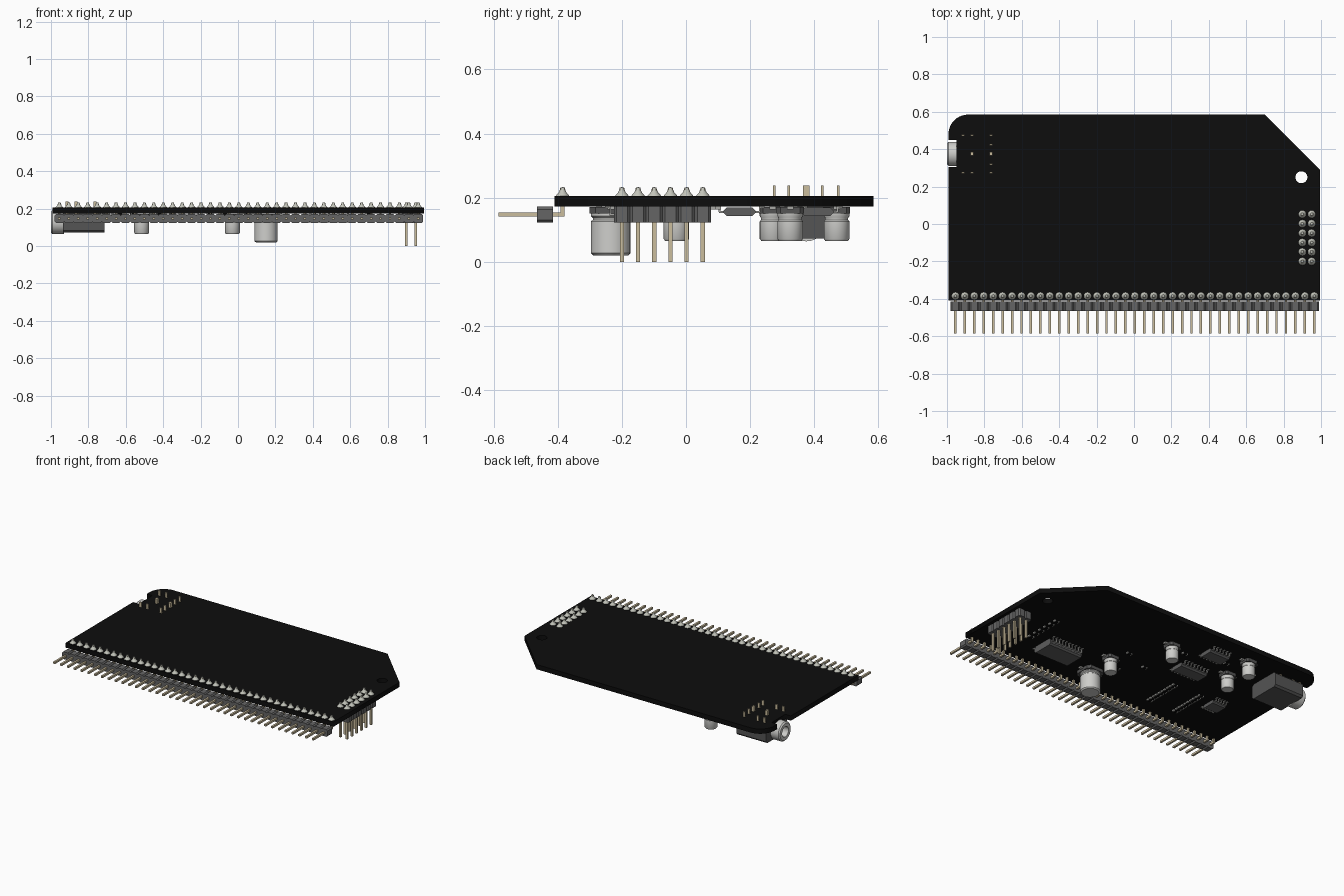
import bpy, bmesh, math
from mathutils import Matrix, Vector

cube = bpy.data.objects.get("Cube")
if cube:
    bpy.data.objects.remove(cube, do_unlink=True)


def material(name, rgb, metallic=0.0):
    m = bpy.data.materials.new(name)
    m.use_nodes = True
    m.diffuse_color = (*rgb, 1)
    m.node_tree.nodes["Principled BSDF"].inputs["Base Color"].default_value = (*rgb, 1)
    return m


BLACK = material("board black", (0.004, 0.004, 0.004))
PLASTIC = material("header grey", (0.13, 0.13, 0.13))
DARK = material("jack dark grey", (0.09, 0.09, 0.09))
CHIP = material("chip grey", (0.11, 0.11, 0.11))
CAN = material("aluminium", (0.62, 0.62, 0.6))
LEAD = material("lead grey", (0.4, 0.4, 0.38))
GOLD = material("pale gold", (0.6, 0.51, 0.34))
SOLDER = material("solder", (0.55, 0.56, 0.5))

TOP, UNDER = 0.205, 0.173     # board faces
PITCH = 0.0505


def box(bm, lo, hi):
    lo, hi = Vector(lo), Vector(hi)
    mat = Matrix.Translation((lo + hi) / 2) @ Matrix.Diagonal((*(hi - lo), 1))
    return bmesh.ops.create_cube(bm, size=1, matrix=mat)["verts"]


def chamfer_box(bm, lo, hi, axis, amount):
    """Box whose four edges running along one axis are chamfered."""
    verts = box(bm, lo, hi)
    edges = {e for v in verts for e in v.link_edges}
    long = [e for e in edges
            if abs((e.verts[0].co - e.verts[1].co).normalized()[axis]) > 0.9]
    bmesh.ops.bevel(bm, geom=long, offset=amount, segments=1, affect="EDGES")


def lathe(bm, profile, matrix, sides=24):
    """Surface of revolution around local z from (radius, height) points."""
    rings = []
    for r, h in profile:
        if r == 0:
            rings.append([bm.verts.new(matrix @ Vector((0, 0, h)))] * sides)
        else:
            rings.append([bm.verts.new(matrix @ Vector((r * math.cos(a), r * math.sin(a), h)))
                          for a in (math.tau * i / sides for i in range(sides))])
    for lower, upper in zip(rings, rings[1:]):
        for i in range(sides):
            j = (i + 1) % sides
            loop = list(dict.fromkeys((lower[i], lower[j], upper[j], upper[i])))
            bm.faces.new(loop)


def finish(bm, name, mat, smooth=False):
    bmesh.ops.recalc_face_normals(bm, faces=bm.faces)
    mesh = bpy.data.meshes.new(name)
    bm.to_mesh(mesh)
    bm.free()
    mesh.materials.append(mat)
    ob = bpy.data.objects.new(name, mesh)
    bpy.context.collection.objects.link(ob)
    if smooth:
        bpy.ops.object.select_all(action="DESELECT")
        ob.select_set(True)
        bpy.context.view_layer.objects.active = ob
        bpy.ops.object.shade_smooth_by_angle(angle=math.radians(35))
    return ob


def arc(cx, cy, r, start, end, steps):
    return [(cx + r * math.cos(math.radians(start + (end - start) * i / steps)),
             cy + r * math.sin(math.radians(start + (end - start) * i / steps)))
            for i in range(steps + 1)]


# Board: outline with rounded corner, jack notch, cut corner and mounting hole
outline = [(-0.992, -0.41), (0.995, -0.41), (0.995, 0.29), (0.7, 0.585)]
outline += arc(-0.887, 0.48, 0.105, 90, 180, 10)
outline += [(-0.992, 0.45), (-0.95, 0.45), (-0.95, 0.305), (-0.992, 0.305)]
curve = bpy.data.curves.new("circuit_board", "CURVE")
curve.dimensions, curve.fill_mode = "2D", "BOTH"
curve.extrude = (TOP - UNDER) / 2
for points in (outline, arc(0.895, 0.25, 0.032, 0, 345, 23)):
    spline = curve.splines.new("POLY")
    spline.points.add(len(points) - 1)
    for p, (x, y) in zip(spline.points, points):
        p.co = (x, y, 0, 1)
    spline.use_cyclic_u = True
curve.materials.append(BLACK)
board = bpy.data.objects.new("circuit_board", curve)
board.location.z = (TOP + UNDER) / 2
bpy.context.collection.objects.link(board)
bpy.ops.object.select_all(action="DESELECT")
board.select_set(True)
bpy.context.view_layer.objects.active = board
bpy.ops.object.convert(target="MESH")

# Edge header: chamfered blocks, bent pins, solder cones
edge_x = [-0.955 + i * PITCH for i in range(39)]
grid = [(x, -0.2 + j * PITCH) for x in (0.9, 0.95) for j in range(6)]
H, T = PITCH / 2, 0.0065
blocks, pins, solder = bmesh.new(), bmesh.new(), bmesh.new()
for x in edge_x:
    chamfer_box(blocks, (x - H, -0.465, 0.123), (x + H, -0.415, 0.172), 1, 0.008)
    box(pins, (x - T, -0.585, 0.141), (x + T, -0.379, 0.154))
    box(pins, (x - T, -0.392, 0.154), (x + T, -0.379, 0.228))
finish(blocks, "edge_header_blocks", PLASTIC)
finish(pins, "edge_header_pins", GOLD)

# Two-row header hanging below the board
blocks, pins = bmesh.new(), bmesh.new()
for x, y in grid:
    chamfer_box(blocks, (x - H, y - H, 0.123), (x + H, y + H, UNDER), 2, 0.008)
    box(pins, (x - T, y - T, 0), (x + T, y + T, 0.228))
finish(blocks, "side_header_blocks", PLASTIC)
finish(pins, "side_header_pins", GOLD)
cone = [(0, 0), (0.021, 0), (0.019, 0.004), (0.012, 0.011), (0.008, 0.021), (0.007, 0.027), (0, 0.028)]
for x, y in [(x, -0.385) for x in edge_x] + grid:
    lathe(solder, cone, Matrix.Translation((x, y, TOP)), 12)
finish(solder, "solder_joints", SOLDER, True)

# Audio jack: body, hollow barrel along x, pins through the board
bm = bmesh.new()
chamfer_box(bm, (-0.935, 0.265, 0.072), (-0.715, 0.485, UNDER), 0, 0.012)
finish(bm, "jack_body", DARK)
bm = bmesh.new()
lathe(bm, [(0, 0.05), (0.034, 0.05), (0.034, 0), (0.056, 0), (0.064, 0.008), (0.064, 0.07), (0, 0.07)],
      Matrix.Translation((-1, 0.375, 0.128)) @ Matrix.Rotation(math.pi / 2, 4, "Y"), 32)
finish(bm, "jack_barrel", CAN, True)
bm = bmesh.new()
for x, ys in ((-0.915, (0.275, 0.475)), (-0.865, (0.275, 0.375, 0.475)),
              (-0.765, (0.275, 0.32, 0.375, 0.425, 0.475))):
    for y in ys:
        w = 0.01 if y == 0.375 else 0.004
        box(bm, (x - 0.008, y - w, 0.16), (x + 0.008, y + w, 0.238))
finish(bm, "jack_pins", GOLD)

# Can capacitors: square base with cut corners, grooved can, side leads
bases, cans, leads = bmesh.new(), bmesh.new(), bmesh.new()
for x, y, r, bottom in ((0.15, -0.235, 0.062, 0.02), (0.16, -0.03, 0.04, 0.065),
                        (-0.03, 0.325, 0.04, 0.065), (-0.515, 0.27, 0.04, 0.065),
                        (-0.515, 0.47, 0.04, 0.065)):
    w = r * 1.06
    chamfer_box(bases, (x - w, y - w, 0.15), (x + w, y + w, 0.171), 2, r * 0.3)
    lathe(cans, [(0, bottom), (r * 0.88, bottom), (r, bottom + 0.007), (r, 0.126), (r * 0.9, 0.131),
                 (r * 0.9, 0.137), (r, 0.143), (r, 0.152), (0, 0.152)], Matrix.Translation((x, y, 0)))
    for s in (-1, 1):
        edge = x + s * (w + 0.008)
        box(leads, (edge - 0.012, y - 0.01, 0.163), (edge + 0.012, y + 0.01, UNDER))
finish(bases, "capacitor_bases", DARK)
finish(cans, "capacitor_cans", CAN, True)

# Chips with rows of bent legs: centre, half length, half width, underside, legs per side
chips = bmesh.new()
for x, y, a, b, low, count in ((0.475, -0.15, 0.125, 0.074, 0.125, 10), (-0.3, 0.167, 0.1, 0.05, 0.143, 8),
                               (-0.3, 0.41, 0.075, 0.05, 0.143, 6), (-0.69, -0.06, 0.05, 0.05, 0.147, 5)):
    chamfer_box(chips, (x - a, y - b, low), (x + a, y + b, 0.169), 0, 0.01)
    mid = (low + 0.169) / 2
    for i in range(count):
        px = x - a + (i + 0.5) * 2 * a / count
        for s in (-1, 1):
            for near, far, z0, z1 in ((-0.002, 0.014, mid - 0.003, mid + 0.003),
                                      (0.01, 0.015, mid, UNDER), (0.01, 0.028, 0.168, UNDER)):
                ys = sorted((y + s * (b + near), y + s * (b + far)))
                box(leads, (px - 0.005, ys[0], z0), (px + 0.005, ys[1], z1))
finish(chips, "chips", CHIP)
finish(leads, "component_leads", LEAD)

# Small resistors in columns and singles, each with metal end caps
spots = [(x, -0.27 + i * 0.0265) for x in (-0.35, -0.555) for i in range(10)]
spots += [(0.7, -0.14 + i * 0.048) for i in range(6)]
spots += [(-0.07, 0.015), (0.11, 0.085), (0.05, -0.1), (-0.42, 0.37), (-0.63, 0.37), (-0.15, 0.3)]
bodies, ends = bmesh.new(), bmesh.new()
for x, y in spots:
    box(bodies, (x - 0.012, y - 0.008, 0.163), (x + 0.012, y + 0.008, UNDER))
    for s in (-1, 1):
        box(ends, (x + s * 0.015 - 0.004, y - 0.0085, 0.1625), (x + s * 0.015 + 0.004, y + 0.0085, UNDER))
finish(bodies, "resistor_bodies", BLACK)
finish(ends, "resistor_ends", LEAD)
